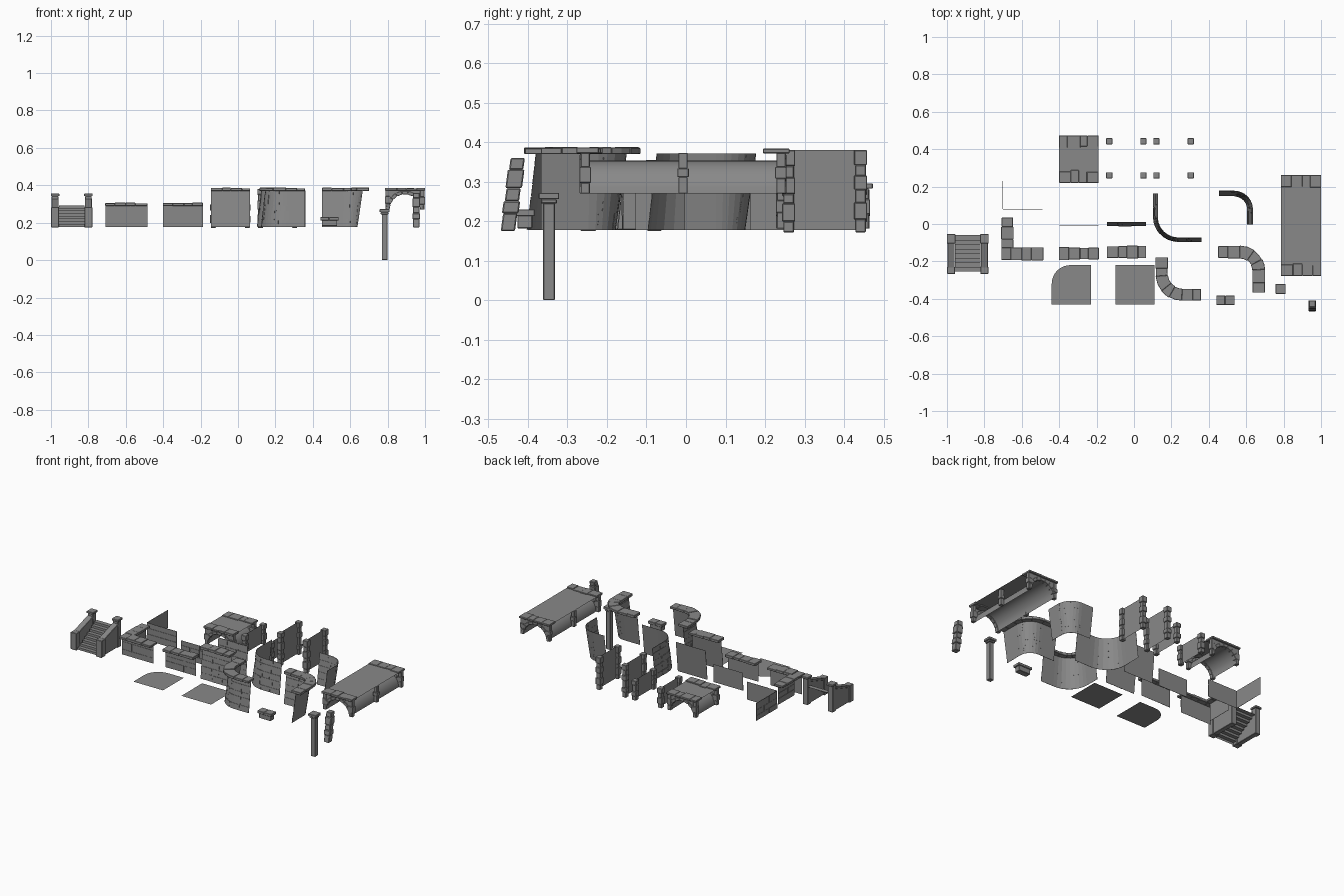
import bpy, bmesh, math, random
from mathutils import Vector as V

if "Cube" in bpy.data.objects:
    bpy.data.objects.remove(bpy.data.objects["Cube"])

random.seed(4)
FLOOR = 0.178
STONE = bpy.data.materials.new("dark_grey_stone")
STONE.diffuse_color = (.25, .25, .25, 1)
STONE.use_nodes = True
STONE.node_tree.nodes["Principled BSDF"].inputs["Base Color"].default_value = STONE.diffuse_color


def finish(name, bm, bevel=0.0, smooth=False):
    bmesh.ops.recalc_face_normals(bm, faces=bm.faces)
    me = bpy.data.meshes.new(name)
    bm.to_mesh(me)
    bm.free()
    me.materials.append(STONE)
    ob = bpy.data.objects.new(name, me)
    bpy.context.collection.objects.link(ob)
    if bevel:
        m = ob.modifiers.new("chipped_edges", 'BEVEL')
        m.width, m.segments = bevel, 1
    if smooth:
        for p in me.polygons:
            p.use_smooth = True
    return ob


def hexa(bm, lo, hi):
    """Solid between two four-point rings."""
    a, b = [[bm.verts.new(p) for p in ring] for ring in (lo, hi)]
    bm.faces.new(a[::-1])
    bm.faces.new(b)
    for i in range(4):
        j = (i + 1) % 4
        bm.faces.new((a[i], a[j], b[j], b[i]))


def box(bm, x0, x1, y0, y1, z0, z1):
    ring = [(x0, y0), (x1, y0), (x1, y1), (x0, y1)]
    hexa(bm, [(x, y, z0) for x, y in ring], [(x, y, z1) for x, y in ring])


def sheet(bm, rows, caps=False):
    g = [[bm.verts.new(p) for p in r] for r in rows]
    for r, s in zip(g, g[1:]):
        for i in range(len(r) - 1):
            bm.faces.new((r[i], r[i + 1], s[i + 1], s[i]))
    if caps:
        for k in (0, -1):
            bm.faces.new([r[k] for r in g])


def cuts(a, b, size):
    """Irregular split of a length into stones."""
    n = max(1, round((b - a) / size))
    k = (b - a) / n
    return [a] + [a + k * (i + random.uniform(-.22, .22)) for i in range(1, n)] + [b]


class Path:
    def __init__(self, pts):
        self.p = [V((x, y, 0)) for x, y in pts]
        self.s = [0]
        for a, b in zip(self.p, self.p[1:]):
            self.s.append(self.s[-1] + (b - a).length)
        self.len = self.s[-1]

    def pos(self, s):
        for i in range(len(self.p) - 1):
            if s <= self.s[i + 1] or i == len(self.p) - 2:
                t = (s - self.s[i]) / (self.s[i + 1] - self.s[i])
                return self.p[i].lerp(self.p[i + 1], t)

    def at(self, s, out, z):
        d = (self.pos(min(s + .01, self.len)) - self.pos(max(s - .01, 0))).normalized()
        return self.pos(s) + V((d.y, -d.x, 0)) * out + V((0, 0, z))


def wall(name, pts, z0, z1, batter=0.0, cope=False):
    path, bm = Path(pts), bmesh.new()
    n = 1 if len(pts) == 2 else 16

    def row(s0, s1, m, z, out):
        return [path.at(s0 + (s1 - s0) * i / m, out + batter * (z1 - z) / (z1 - z0), z)
                for i in range(m + 1)]
    sheet(bm, [row(0, path.len, n, z, 0) for z in (z0, z1)])
    # irregular stone facing, each stone slightly proud of the wall
    courses = cuts(z0, z1, .042)
    for a, b in zip(courses, courses[1:]):
        c = cuts(0, path.len, .075)
        for s0, s1 in zip(c, c[1:]):
            o, g = random.uniform(.0012, .003), .0007
            sheet(bm, [row(s0 + g, s1 - g, 1 if n == 1 else 4, z, k) for z, k in
                       ((a + g, 0), (a + g, o), (b - g, o), (b - g, 0))], True)
    finish(name, bm)
    # coping stones
    if cope:
        bm = bmesh.new()
        c = cuts(0, path.len, .055)
        for s0, s1 in zip(c, c[1:]):
            w, t = .033 + random.uniform(-.003, .002), z1 + .014 + random.uniform(-.003, .002)
            sm = (s0 + s1) / 2
            rows = [[path.at(s, o, z) for s in (s0, sm, s1)] for o, z in
                    ((-w, z1 - .002), (w, z1 - .002), (w, t), (-w, t), (-w, z1 - .002))]
            sheet(bm, rows[:4], True)
            sheet(bm, rows[3:])
        bmesh.ops.remove_doubles(bm, verts=bm.verts, dist=1e-6)
        bmesh.ops.split_edges(bm, edges=[e for e in bm.edges if len(e.link_faces) > 2])
        finish(name + "_coping", bm, .0015)


def bend(cx, cy, r, a0, a1, n=10):
    return [(cx + r * math.cos(math.radians(a0 + (a1 - a0) * i / n)),
             cy + r * math.sin(math.radians(a0 + (a1 - a0) * i / n))) for i in range(n + 1)]


def stone_stack(bm, x, y, z0, z1, w=.015, lean=0.0):
    c = cuts(z0, z1, .034)
    for i, (a, b) in enumerate(zip(c, c[1:])):
        k = w + (.002 if i % 2 else -.001)
        ya, yb = [y + lean * (z - z0) / (z1 - z0) for z in (a, b)]
        ring = [(-k, -k), (k, -k), (k, k), (-k, k)]
        hexa(bm, [(x + p, ya + q, a) for p, q in ring], [(x + p, yb + q, b) for p, q in ring])


def bridge(name, x0, x1, y0, y1, zt, middle=False):
    xc, zb, r = (x0 + x1) / 2, zt - .115, .084
    arc = lambda rad, t: (xc + rad * math.cos(t), zb + rad * math.sin(t))
    ts = [math.pi * i / 16 for i in range(17)]
    # distance from arch centre to the rectangular outline of the end face
    rim = lambda t: 1 / max(abs(math.cos(t)) / ((x1 - x0) / 2 - .004), math.sin(t) / .105)
    # vault under the deck
    bm = bmesh.new()
    sheet(bm, [[(arc(r, t)[0], y, arc(r, t)[1]) for t in ts] for y in (y0 + .02, y1 - .02)])
    finish(name + "_vault", bm, smooth=True)
    # flat deck
    bm = bmesh.new()
    sheet(bm, [[(x0, y, zt - .006), (x1, y, zt - .006)] for y in (y0 + .02, y1 - .02)])
    finish(name + "_deck", bm)
    # arched end faces, arch stones, corner stones, edge slabs
    face, st = bmesh.new(), bmesh.new()
    for y, d in ((y0 + .012, 1), (y1 - .012, -1)):
        sheet(face, [[(arc(k(t), t)[0], y, arc(k(t), t)[1]) for t in ts]
                     for k in (lambda t: r, rim)])
        for i in range(9):
            t0, t1 = math.pi * i / 9 + .006, math.pi * (i + 1) / 9 - .006
            q = [arc(r - .002, t0), arc(.101, t0), arc(.101, t1), arc(r - .002, t1)]
            hexa(st, [(x, y - d * .004, z) for x, z in q], [(x, y + d * .02, z) for x, z in q])
        for x in (x0 + .0145, x1 - .0145):
            stone_stack(st, x, y + d * .01, zb, zt - .012, .0125)
        c = cuts(x0, x1, .05)
        for a, b in zip(c, c[1:]):
            e = sorted((y - d * .012, y + d * (.05 + random.uniform(-.006, .006))))
            box(st, a, b, e[0], e[1], zt - .013, zt + random.uniform(-.002, .002))
    if middle:
        for x in (x0 + .0145, x1 - .0145):
            stone_stack(st, x, (y0 + y1) / 2, zb, zt - .012, .0125)
    finish(name + "_end_faces", face)
    finish(name + "_stones", st, .0015)


# stairs: open-backed flight, sloped side walls, capped back posts
bm = bmesh.new()
N = 8
prof = []
for i in range(N):
    y = -.255 + .19 * i / N
    prof += [(y, FLOOR + .115 * i / N), (y, FLOOR + .115 * (i + 1) / N)]
prof.append((-.06, FLOOR + .115))
sheet(bm, [[(-.957, y, z) for y, z in prof], [(-.82, y, z) for y, z in prof]])
finish("stair_steps", bm)
bm = bmesh.new()
for x in (-.978, -.80):
    box(bm, x - .018, x + .018, -.098, -.062, FLOOR - .003, .342)
    box(bm, x - .023, x + .023, -.103, -.054, .342, .355)
    box(bm, x - .021, x + .021, -.267, -.228, FLOOR - .003, .284)
    for w, drop, base in ((.015, .012, FLOOR), (.019, 0, None)):
        lo = [(x - w, -.235), (x + w, -.235), (x + w, -.09), (x - w, -.09)]
        top = [(p, q, (.284 if q < -.2 else .33) - drop) for p, q in lo]
        hexa(bm, [(p, q, base or z - .014) for p, q, z in top], top)
finish("stair_posts_and_sides", bm, .002)

# low walls
wall("low_corner_panel_side", [(-.70, .29), (-.70, .08)], FLOOR, .292)
wall("low_corner_panel_front", [(-.70, .08), (-.488, .08)], FLOOR, .292)
wall("low_corner_wall_side", [(-.677, .034), (-.677, -.128)], FLOOR, .292, 0, True)
wall("low_corner_wall_front", [(-.709, -.16), (-.485, -.16)], FLOOR, .292, 0, True)
wall("low_straight_panel", [(-.40, -.006), (-.19, -.006)], FLOOR, .292)
wall("low_straight_wall", [(-.402, -.158), (-.188, -.158)], FLOOR, .292, 0, True)

# tall battered walls, each as a bare panel and with coping
wall("tall_straight_panel", [(-.145, .01), (.065, .01)], FLOOR, .372, .02)
wall("tall_straight_wall", [(-.145, -.15), (.065, -.15)], FLOOR, .372, .022, True)
for nm, x, y, e, cp in (("tall_outer_bend_panel", .127, -.072, .235, False),
                        ("tall_outer_bend_wall", .148, -.378, .21, True)):
    wall(nm, [(x, y + e - .01 * cp)] + bend(x + .11, y + .11, .11, 180, 270) + [(x + e, y)],
         FLOOR, .372, .023, cp)
for nm, x, y, e, cp in (("tall_inner_bend_panel", .636, .178, .182, False),
                        ("tall_inner_bend_wall", .667, -.15, .217, True)):
    wall(nm, [(x - e, y)] + bend(x - .10, y - .10, .10, 90, 0) + [(x, y - e)],
         FLOOR, .372, .028, cp)

# floor plates
for nm, x, rounded in (("rounded_floor", -.44, True), ("square_floor", -.10, False)):
    bm = bmesh.new()
    pts = [(x, -.43), (x + .21, -.43), (x + .21, -.22)]
    pts += bend(x + .1, -.32, .1, 90, 180) if rounded else [(x, -.22)]
    bm.faces.new([bm.verts.new((p, q, FLOOR)) for p, q in pts])
    finish(nm, bm)

# end panels with stacked stone edges
for i, (x, top) in enumerate(((-.132, .298), (.05, .298), (.12, .38), (.303, .38))):
    bm = bmesh.new()
    sheet(bm, [[(x, .26, z), (x, .442, z)] for z in (FLOOR, top)])
    finish("end_panel_%d" % i, bm)
    bm = bmesh.new()
    for y in (.26, .442):
        stone_stack(bm, x, y, FLOOR - .006, top, .0145)
    finish("end_panel_stones_%d" % i, bm, .002)

# bridges
bridge("long_bridge", .785, 1.0, -.277, .262, .385, True)
bridge("short_bridge", -.40, -.19, .22, .473, .296)

# tall post, leaning stone column, loose block
bm = bmesh.new()
box(bm, .769, .799, -.362, -.332, 0, .245)
box(bm, .763, .805, -.367, -.327, .245, .256)
box(bm, .757, .811, -.373, -.321, .256, .272)
finish("support_post", bm, .002)
bm = bmesh.new()
stone_stack(bm, .953, -.451, FLOOR - .003, .36, .019, .025)
finish("leaning_stone_column", bm, .003)
bm = bmesh.new()
box(bm, .448, .53, -.427, -.389, FLOOR + .004, .215)
for a, b in ((.44, .487), (.487, .538)):
    box(bm, a, b, -.433, -.383, .213, .23)
finish("low_block", bm, .002)
